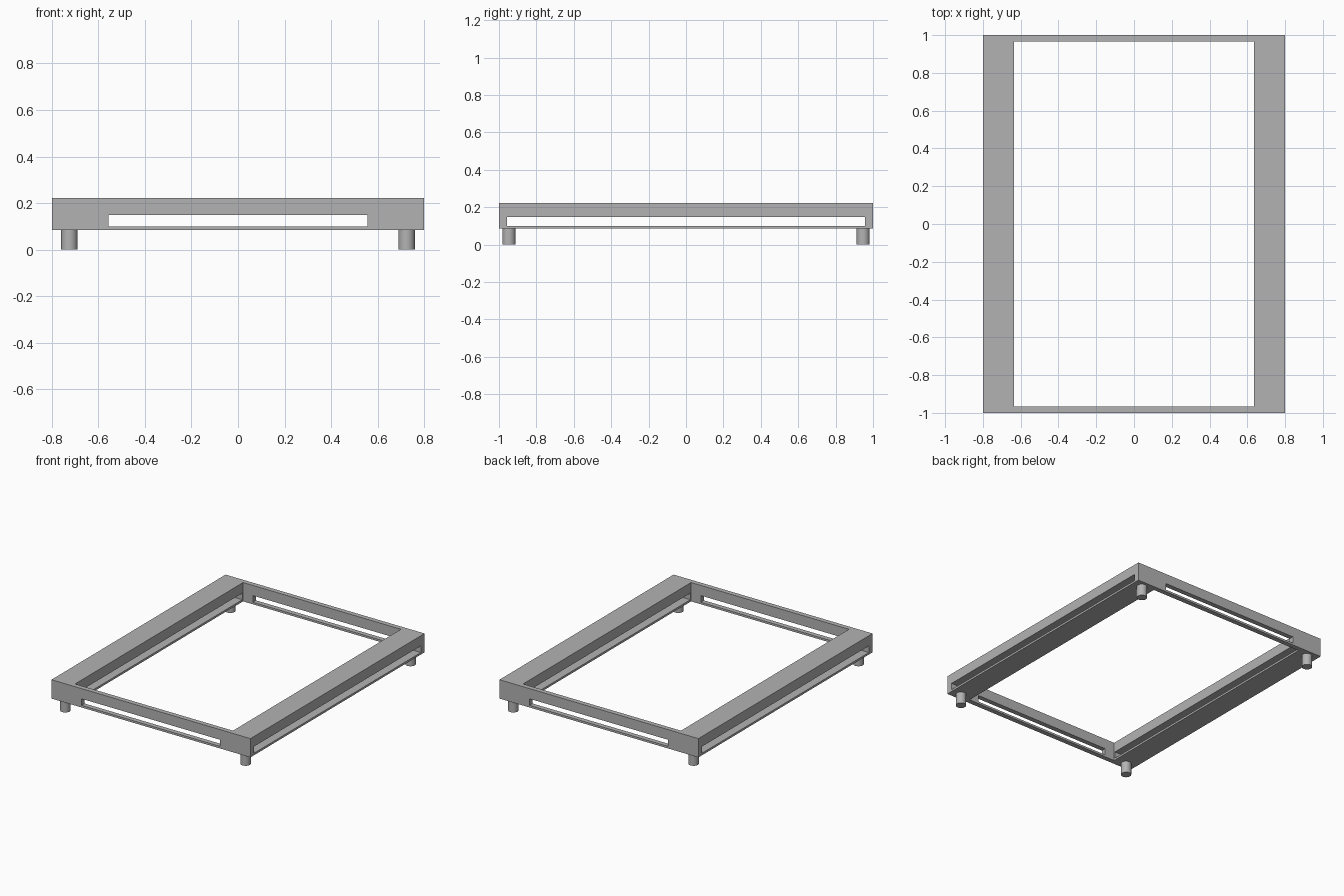
import bpy

cube = bpy.data.objects.get("Cube")
if cube:
    bpy.data.objects.remove(cube, do_unlink=True)

HALF_X, HALF_Y = 0.8, 1.0          # outer half sizes
OPEN_X, OPEN_Y = 0.635, 0.965      # central opening half sizes
BOTTOM, TOP = 0.085, 0.222
SLOT_LOW, SLOT_HIGH = 0.1, 0.148

grey = bpy.data.materials.new("plain grey")
grey.use_nodes = True
colour = (0.45, 0.45, 0.45, 1)
grey.diffuse_color = colour
grey.node_tree.nodes["Principled BSDF"].inputs["Base Color"].default_value = colour


def box(name, half_x, half_y, low, high):
    bpy.ops.mesh.primitive_cube_add(size=2, location=(0, 0, (low + high) / 2))
    obj = bpy.context.object
    obj.name = name
    obj.scale = (half_x, half_y, (high - low) / 2)
    bpy.ops.object.transform_apply(location=True, rotation=False, scale=True)
    obj.data.materials.append(grey)
    return obj


# Rectangular frame with a central opening and long slots through the rails
frame = box("frame", HALF_X, HALF_Y, BOTTOM, TOP)
cutters = [
    box("opening_cutter", OPEN_X, OPEN_Y, 0, 1),
    box("end_slot_cutter", 0.557, 2, SLOT_LOW, SLOT_HIGH),
    box("side_slot_cutter", 2, 0.957, SLOT_LOW, SLOT_HIGH),
]
bpy.context.view_layer.objects.active = frame
for cutter in cutters:
    cutter.hide_render = True
    cut = frame.modifiers.new(cutter.name, "BOOLEAN")
    cut.operation = "DIFFERENCE"
    cut.solver = "EXACT"
    cut.object = cutter
    bpy.ops.object.modifier_apply(modifier=cut.name)
    bpy.data.objects.remove(cutter, do_unlink=True)

# Round feet under the corners
for side, x in (("left", 0.725), ("right", -0.725)):
    for end, y in (("front", -0.947), ("back", 0.947)):
        bpy.ops.mesh.primitive_cylinder_add(
            vertices=32, radius=0.035, depth=BOTTOM, location=(x, y, BOTTOM / 2))
        foot = bpy.context.object
        foot.name = f"{end}_{side}_foot"
        foot.data.materials.append(grey)
        bpy.ops.object.shade_smooth_by_angle()
